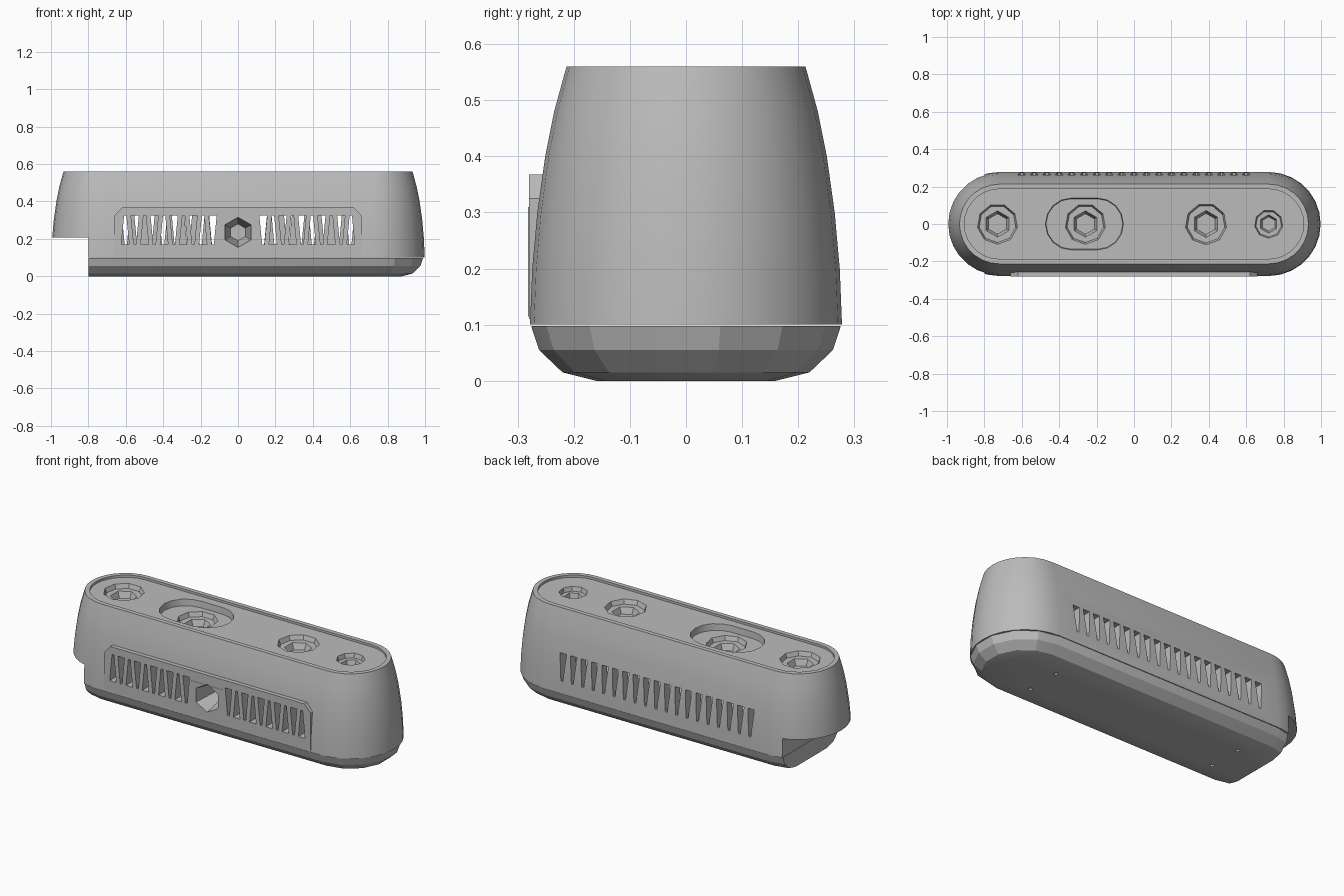
import bpy, bmesh, math
from mathutils import Matrix, Vector

old = bpy.data.objects.get("Cube")
if old:
    bpy.data.objects.remove(old, do_unlink=True)

grey = bpy.data.materials.new("housing_grey")
grey.use_nodes = True
grey.diffuse_color = (0.5, 0.5, 0.5, 1)
grey.node_tree.nodes["Principled BSDF"].inputs["Base Color"].default_value = (0.5, 0.5, 0.5, 1)


def finish(bm, name):
    bmesh.ops.recalc_face_normals(bm, faces=bm.faces)
    mesh = bpy.data.meshes.new(name)
    bm.to_mesh(mesh)
    bm.free()
    mesh.materials.append(grey)
    ob = bpy.data.objects.new(name, mesh)
    bpy.context.collection.objects.link(ob)
    return ob


def loft(name, profile, half=0.72, segs=14, cx=0.0):
    """Stack pill-shaped rings; profile holds (radius, z) pairs."""
    bm = bmesh.new()
    rings = []
    for r, z in profile:
        ring = []
        for side in (1, -1):
            for i in range(segs + 1):
                a = math.pi * (i / segs - 0.5)
                ring.append(bm.verts.new((cx + side * (half + r * math.cos(a)),
                                          side * r * math.sin(a), z)))
        rings.append(ring)
    n = len(rings[0])
    for low, high in zip(rings, rings[1:]):
        for i in range(n):
            j = (i + 1) % n
            bm.faces.new((low[i], low[j], high[j], high[i]))
    bm.faces.new(rings[0])
    bm.faces.new(rings[-1])
    return finish(bm, name)


def add_prism(bm, points, y0, y1):
    """Extrude an x-z outline along y."""
    a = [bm.verts.new((x, y0, z)) for x, z in points]
    b = [bm.verts.new((x, y1, z)) for x, z in points]
    bm.faces.new(a)
    bm.faces.new(b)
    for i in range(len(a)):
        j = (i + 1) % len(a)
        bm.faces.new((a[i], a[j], b[j], b[i]))


def prism(name, points, y0, y1):
    bm = bmesh.new()
    add_prism(bm, points, y0, y1)
    return finish(bm, name)


def box_outline(x0, x1, z0, z1):
    return [(x0, z0), (x1, z0), (x1, z1), (x0, z1)]


def cone(name, segs, r_low, r_high, start, end):
    """Tapered plug from start to end."""
    start, end = Vector(start), Vector(end)
    axis = end - start
    turn = axis.to_track_quat('Z', 'Y').to_matrix().to_4x4()
    bm = bmesh.new()
    bmesh.ops.create_cone(bm, cap_ends=True, segments=segs, radius1=r_low, radius2=r_high,
                          depth=axis.length,
                          matrix=Matrix.Translation((start + end) / 2) @ turn)
    return finish(bm, name)


def combine(target, tool, operation='DIFFERENCE', keep=False):
    tool.hide_render = True
    mod = target.modifiers.new("combine", 'BOOLEAN')
    mod.operation = operation
    mod.solver = 'EXACT'
    mod.object = tool
    bpy.context.view_layer.objects.active = target
    bpy.ops.object.modifier_apply(modifier=mod.name)
    if not keep:
        bpy.data.objects.remove(tool, do_unlink=True)


def smooth(ob, degrees):
    bpy.ops.object.select_all(action='DESELECT')
    ob.select_set(True)
    bpy.context.view_layer.objects.active = ob
    bpy.ops.object.shade_smooth_by_angle(angle=math.radians(degrees))


# Tapering housing and rounded base
housing = loft("housing", [(0.278, 0.1), (0.274, 0.2), (0.265, 0.3), (0.251, 0.4),
                           (0.235, 0.48), (0.213, 0.56)])
base = loft("base", [(0.16, 0), (0.22, 0.015), (0.262, 0.055), (0.276, 0.098)], segs=7)

# Front panel with clipped top corners
panel = prism("panel", [(-0.66, 0.11), (0.66, 0.11), (0.66, 0.325), (0.62, 0.368),
                        (-0.62, 0.368), (-0.66, 0.325)], -0.28, -0.2)
combine(housing, panel, 'UNION')

# Hollow inside, then the block that holds the front socket
combine(housing, loft("cavity", [(0.22, 0.12), (0.22, 0.44)], half=0.54))
combine(housing, prism("socket_block", box_outline(-0.1, 0.1, 0.115, 0.31), -0.2815, -0.1), 'UNION')
combine(housing, cone("front_socket", 6, 0.085, 0.045, (0, -0.3, 0.235), (0, -0.13, 0.235)))


# Wedge-shaped vents
def vents(name, centres, z0, z1, y0, y1, alternate):
    bm = bmesh.new()
    for i, x in enumerate(centres):
        top, bottom = (0.021, 0.006)
        if alternate and i % 2:
            top, bottom = bottom, top
        add_prism(bm, [(x - bottom, z0), (x + bottom, z0), (x + top, z1), (x - top, z1)], y0, y1)
    return finish(bm, name)


left_row = [0.135 + 0.052 * i for i in range(10)]
combine(housing, vents("front_vents", [-x for x in left_row] + left_row,
                       0.17, 0.325, -0.33, -0.18, True))
combine(housing, vents("back_vents", [-0.6 + 0.0667 * i for i in range(19)],
                       0.17, 0.325, 0.18, 0.33, False))

# Sunken top, oval tray and knob sockets
combine(housing, loft("top_recess", [(0.187, 0.547), (0.187, 0.6)]))
combine(housing, loft("oval_tray", [(0.135, 0.51), (0.143, 0.6)], half=0.07, segs=8, cx=-0.265))
for x, r, top in ((-0.73, 0.11, 0.547), (-0.26, 0.11, 0.51), (0.385, 0.113, 0.547), (0.72, 0.077, 0.547)):
    combine(housing, cone("rim_cut", 9, r * 0.9, r * 1.02, (x, 0, top - 0.025), (x, 0, top + 0.01)))
    combine(housing, cone("socket_cut", 6, r * 0.5, r * 0.78, (x, 0, top - 0.06), (x, 0, top + 0.01)))

# Screw holes under the base
for x in (-0.6, 0.6):
    for y in (-0.1, 0.1):
        combine(base, cone("screw_cut", 8, 0.012, 0.012, (x, y, -0.02), (x, y, 0.03)))

# Stepped cut-out at the right end
notch = prism("notch", box_outline(-1.2, -0.8, -0.1, 0.208), -0.5, 0.5)
combine(housing, notch, keep=True)
combine(base, notch)

smooth(housing, 25)
smooth(base, 15)
